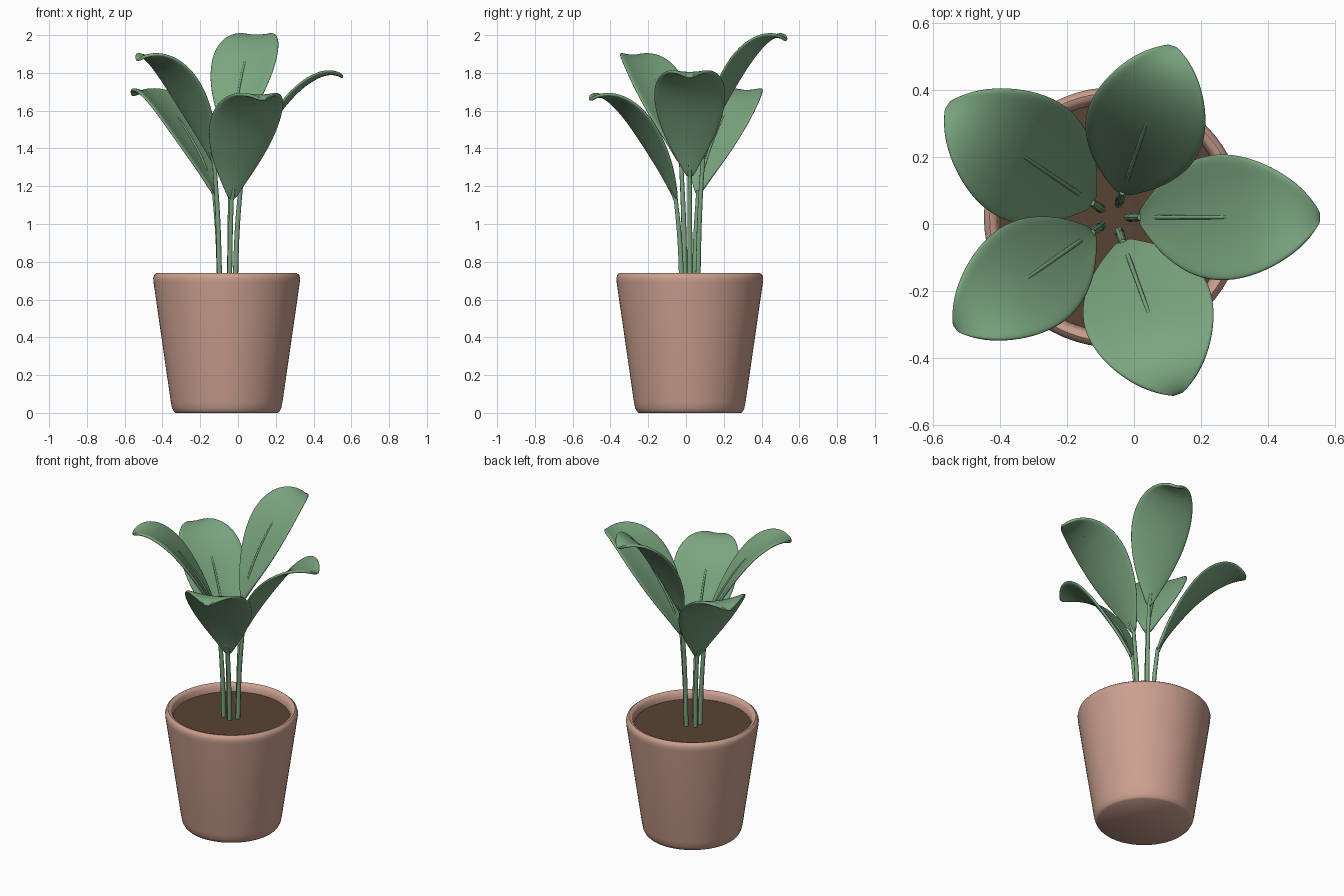
import bpy, bmesh, math
from mathutils import Vector, Matrix

cube = bpy.data.objects.get("Cube")
if cube:
    bpy.data.objects.remove(cube, do_unlink=True)

CENTRE = Vector((-0.06, 0.02, 0))


def material(name, rgb):
    m = bpy.data.materials.new(name)
    m.use_nodes = True
    m.diffuse_color = (*rgb, 1)
    m.node_tree.nodes["Principled BSDF"].inputs["Base Color"].default_value = (*rgb, 1)
    return m


terracotta = material("terracotta", (0.60, 0.35, 0.275))
soil_brown = material("soil brown", (0.095, 0.057, 0.033))
leaf_green = material("leaf green", (0.195, 0.375, 0.212))


def finish(name, bm, mat):
    bmesh.ops.recalc_face_normals(bm, faces=bm.faces[:])
    mesh = bpy.data.meshes.new(name)
    bm.to_mesh(mesh)
    bm.free()
    for p in mesh.polygons:
        p.use_smooth = True
    mesh.materials.append(mat)
    obj = bpy.data.objects.new(name, mesh)
    bpy.context.collection.objects.link(obj)
    return obj


def lathe(name, profile, mat):
    """Spin a radius/height profile around the pot's axis."""
    bm = bmesh.new()
    verts = [bm.verts.new((r, 0, z)) for r, z in profile]
    edges = [bm.edges.new(pair) for pair in zip(verts, verts[1:])]
    bmesh.ops.spin(bm, geom=verts + edges, cent=(0, 0, 0), axis=(0, 0, 1),
                   angle=math.tau, steps=64)
    bmesh.ops.remove_doubles(bm, verts=bm.verts[:], dist=0.0001)
    obj = finish(name, bm, mat)
    obj.location = CENTRE
    bpy.context.view_layer.objects.active = obj
    obj.select_set(True)
    bpy.ops.object.shade_smooth_by_angle(angle=math.radians(50))
    obj.select_set(False)
    return obj


def tube(name, points, radii, mat):
    """Round tapered tube through the given points."""
    curve = bpy.data.curves.new(name, "CURVE")
    curve.dimensions = "3D"
    curve.bevel_depth = 1
    curve.bevel_resolution = 2
    curve.use_fill_caps = True
    curve.resolution_u = 6
    spline = curve.splines.new("BEZIER")
    spline.bezier_points.add(len(points) - 1)
    for bp, co, r in zip(spline.bezier_points, points, radii):
        bp.co = co
        bp.radius = r
        bp.handle_left_type = bp.handle_right_type = "AUTO"
    curve.materials.append(mat)
    obj = bpy.data.objects.new(name, curve)
    bpy.context.collection.objects.link(obj)
    return obj


# Pot with rounded foot and lip, and the soil inside
lathe("pot", [(0, 0), (0.272, 0), (0.28, 0.008), (0.289, 0.025), (0.296, 0.06),
              (0.387, 0.69), (0.389, 0.712), (0.384, 0.73), (0.372, 0.74),
              (0.358, 0.737), (0.348, 0.725), (0.343, 0.70), (0.335, 0.64), (0, 0.64)],
      terracotta)
lathe("soil", [(0, 0.69), (0.342, 0.69)], soil_brown)

# Leaf midrib: outward distance, rise, half width
RIB = [(0, 0, 0.016), (0.035, 0.08, 0.062), (0.08, 0.165, 0.115), (0.16, 0.29, 0.172),
       (0.25, 0.41, 0.196), (0.34, 0.495, 0.182), (0.42, 0.54, 0.142),
       (0.48, 0.55, 0.094), (0.52, 0.54, 0.045), (0.538, 0.525, 0.010)]
COLUMNS = 8


def leaf(number, angle, base_z, length, height, width):
    spin = Matrix.Rotation(math.radians(angle), 4, "Z")
    base = CENTRE + spin @ Vector((0.078, 0, base_z))

    def place(x, y, z):
        return base + spin @ Vector((x, y, z))

    rib = [(s * length, z * height, w * width) for s, z, w in RIB]
    normals = []
    for i in range(len(rib)):
        a, b = rib[max(i - 1, 0)], rib[min(i + 1, len(rib) - 1)]
        normals.append(Vector((a[1] - b[1], 0, b[0] - a[0])).normalized())

    # Gently cupped blade
    bm = bmesh.new()
    rows = []
    for (s, z, w), n in zip(rib, normals):
        row = []
        for c in range(COLUMNS + 1):
            u = 2 * c / COLUMNS - 1
            p = Vector((s, u * w, z)) + n * (0.12 * w * u * u)
            row.append(bm.verts.new(place(*p)))
        rows.append(row)
    for r0, r1 in zip(rows, rows[1:]):
        for c in range(COLUMNS):
            bm.faces.new((r0[c], r0[c + 1], r1[c + 1], r1[c]))
    blade = finish(f"leaf_{number}", bm, leaf_green)
    solid = blade.modifiers.new("thickness", "SOLIDIFY")
    solid.thickness = 0.018
    solid.offset = 0
    sub = blade.modifiers.new("smooth", "SUBSURF")
    sub.levels = sub.render_levels = 2

    # Vein that rises through the blade low down and shows beneath near the tip
    offsets = [-0.004, -0.002, 0.008, 0.009, 0.002, -0.008, -0.008]
    points = [place(*(Vector((s, 0, z)) + n * o))
              for (s, z, w), n, o in zip(rib, normals, offsets)]
    tube(f"vein_{number}", points, [0.011, 0.009, 0.007, 0.006, 0.006, 0.005, 0.002],
         leaf_green)

    # Stem from the soil to the blade
    foot = CENTRE + spin @ Vector((0.045, 0, 0.67))
    mid = foot.lerp(base, 0.55) - spin @ Vector((0.006, 0, 0))
    tube(f"stem_{number}", [foot, mid, place(0.003, 0, 0.02)],
         [0.014, 0.013, 0.011], leaf_green)


# Angle, base height, then length, height and width factors
LEAVES = [(0, 1.25, 1.0, 1.0, 1.0), (71, 1.42, 0.86, 1.05, 0.95),
          (146, 1.16, 0.97, 0.99, 1.03), (215, 1.32, 0.93, 1.04, 0.90),
          (290, 1.13, 0.90, 1.0, 1.04)]
for i, values in enumerate(LEAVES, 1):
    leaf(i, *values)
